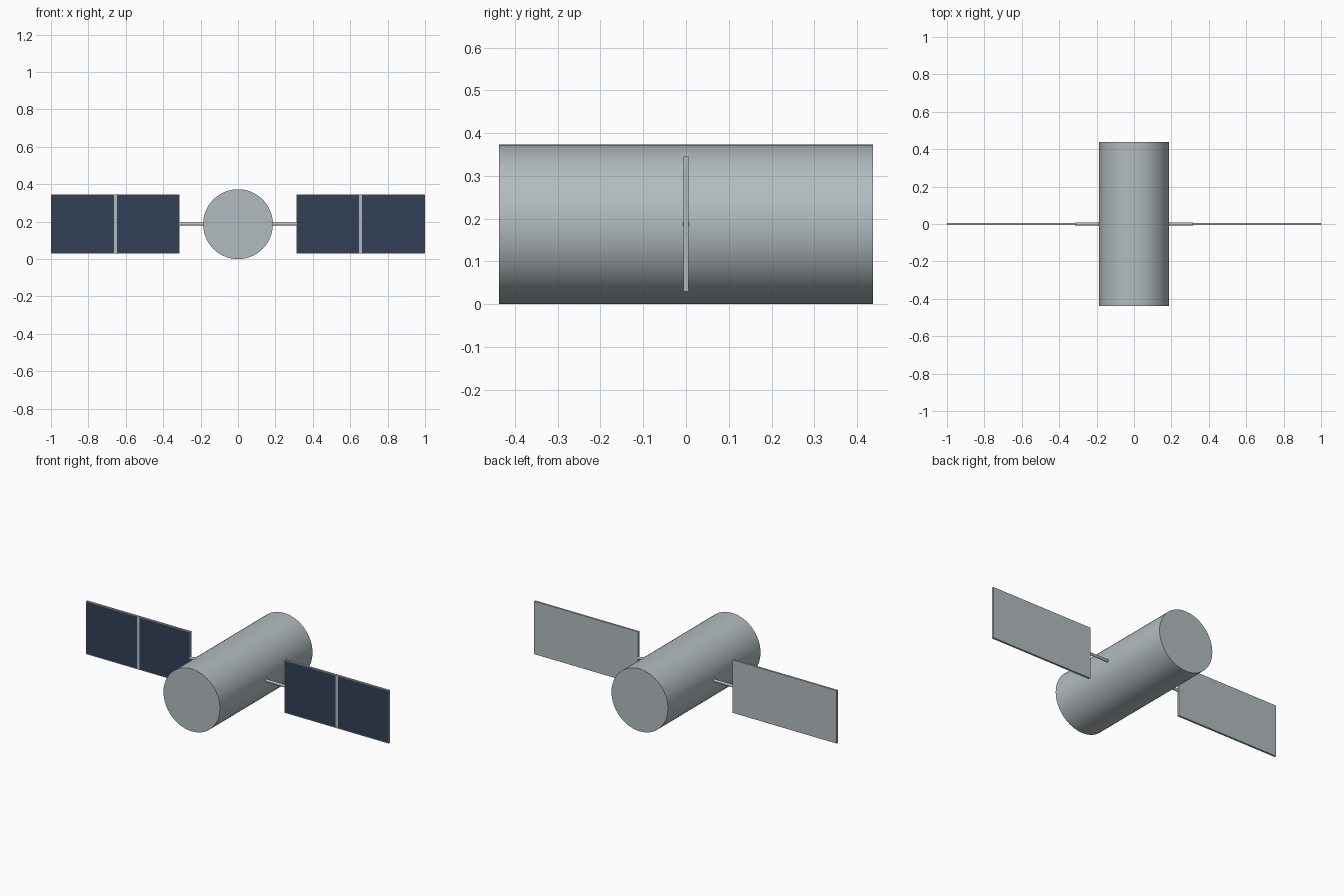
import bpy, bmesh, math
from mathutils import Vector

if "Cube" in bpy.data.objects:
    bpy.data.objects.remove(bpy.data.objects["Cube"], do_unlink=True)

RADIUS, LENGTH = 0.1865, 0.875
MID_Z = RADIUS
PANEL_IN, PANEL_OUT = 0.3125, 1.0
PANEL_H, PANEL_T = 0.316, 0.012
FRAME, DIVIDER = 0.004, 0.016


def make_material(name, color):
    m = bpy.data.materials.new(name)
    m.use_nodes = True
    m.diffuse_color = (*color, 1)
    bsdf = next(n for n in m.node_tree.nodes if n.type == 'BSDF_PRINCIPLED')
    bsdf.inputs["Base Color"].default_value = (*color, 1)
    return m


metal = make_material("light grey metal", (0.45, 0.50, 0.52))
cell = make_material("dark blue cell", (0.032, 0.053, 0.093))


def cylinder(name, radius, depth, location, rotation, sides):
    bpy.ops.mesh.primitive_cylinder_add(vertices=sides, radius=radius, depth=depth,
                                        location=location, rotation=rotation)
    ob = bpy.context.object
    ob.name = name
    ob.data.materials.append(metal)
    bpy.ops.object.shade_smooth_by_angle(angle=math.radians(40))


def solar_panel(name, side):
    width = PANEL_OUT - PANEL_IN
    bm = bmesh.new()
    bmesh.ops.create_cube(bm, size=1)
    bmesh.ops.scale(bm, vec=(width, PANEL_T, PANEL_H), verts=bm.verts)
    # Score the frame and divider lines into the slab
    edge_x, edge_z, half = width / 2 - FRAME, PANEL_H / 2 - FRAME, DIVIDER / 2
    cuts = [((x, 0, 0), (1, 0, 0)) for x in (-edge_x, -half, half, edge_x)]
    cuts += [((0, 0, z), (0, 0, 1)) for z in (-edge_z, edge_z)]
    for point, normal in cuts:
        geom = bm.verts[:] + bm.edges[:] + bm.faces[:]
        bmesh.ops.bisect_plane(bm, geom=geom, plane_co=point, plane_no=normal)
    # Front faces inside the frame are cells
    bm.normal_update()
    for f in bm.faces:
        c = f.calc_center_median()
        if f.normal.y < -0.5 and half < abs(c.x) < edge_x and abs(c.z) < edge_z:
            f.material_index = 1
    me = bpy.data.meshes.new(name)
    bm.to_mesh(me)
    bm.free()
    me.materials.append(metal)
    me.materials.append(cell)
    ob = bpy.data.objects.new(name, me)
    ob.location = Vector((side * (PANEL_IN + PANEL_OUT) / 2, 0, MID_Z + 0.001))
    bpy.context.collection.objects.link(ob)


# Main body
cylinder("body", RADIUS, LENGTH, (0, 0, MID_Z), (math.pi / 2, 0, 0), 64)

# Support arms and solar panels
for label, side in (("left", 1), ("right", -1)):
    start, end = RADIUS - 0.02, PANEL_IN + 0.002
    cylinder(label + "_arm", 0.008, end - start, (side * (start + end) / 2, 0, MID_Z + 0.001),
             (0, math.pi / 2, 0), 16)
    solar_panel(label + "_solar_panel", side)
